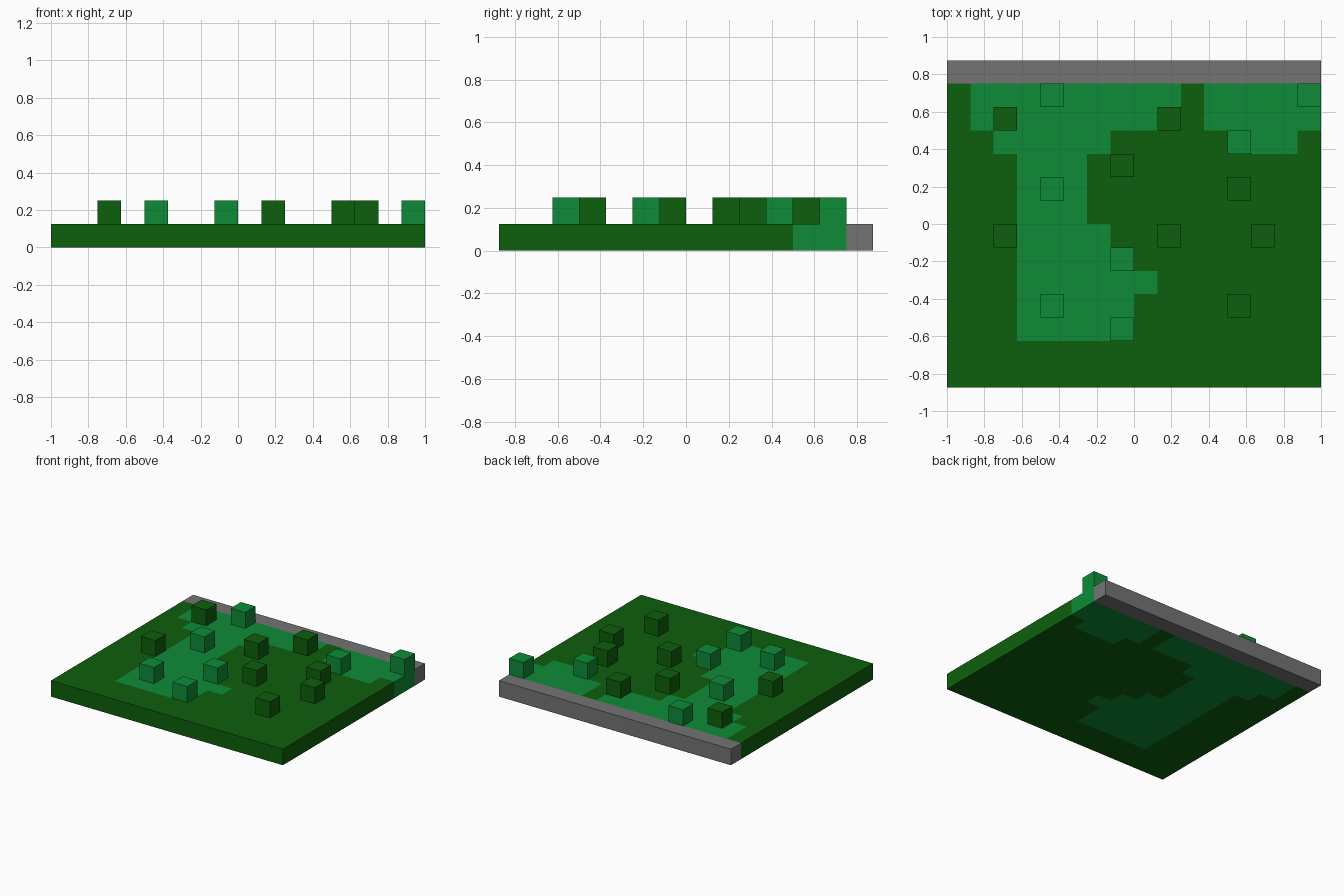
import bpy
import bmesh

if "Cube" in bpy.data.objects:
    bpy.data.objects.remove(bpy.data.objects["Cube"], do_unlink=True)

CELL = 0.125
COLS, ROWS = 16, 13          # grassy cells; one more row at the back is stone
LEFT, FRONT = -1.0, -0.875


def make_material(name, rgb):
    mat = bpy.data.materials.new(name)
    mat.use_nodes = True
    color = (*rgb, 1.0)
    mat.diffuse_color = color
    bsdf = next(n for n in mat.node_tree.nodes if n.type == "BSDF_PRINCIPLED")
    bsdf.inputs["Base Color"].default_value = color
    bsdf.inputs["Roughness"].default_value = 1.0
    return mat


dark_green = make_material("dark green", (0.004, 0.115, 0.004))
light_green = make_material("light green", (0.004, 0.26, 0.038))
stone_grey = make_material("stone grey", (0.175, 0.175, 0.175))


def add_object(name, bm, materials):
    mesh = bpy.data.meshes.new(name)
    bm.to_mesh(mesh)
    bm.free()
    for mat in materials:
        mesh.materials.append(mat)
    obj = bpy.data.objects.new(name, mesh)
    bpy.context.collection.objects.link(obj)
    return obj


def add_box(name, size, center, mat):
    bm = bmesh.new()
    bmesh.ops.create_cube(bm, size=1.0)
    bmesh.ops.scale(bm, vec=size, verts=bm.verts)
    obj = add_object(name, bm, [mat])
    obj.location = center
    return obj


# Light patch: start and end columns for each row of cells
light_spans = {
    2: [(3, 8)], 3: [(3, 8)], 4: [(3, 9)], 5: [(3, 8)], 6: [(3, 7)],
    7: [(3, 6)], 8: [(3, 6)], 9: [(3, 6)],
    10: [(2, 7), (12, 15)],
    11: [(1, 10), (11, 16)], 12: [(1, 10), (11, 16)],
}


def is_light(col, row):
    return any(a <= col < b for a, b in light_spans.get(row, []))


# Ground slab: a grid of cells coloured by position, thickened downwards
bm = bmesh.new()
bmesh.ops.create_grid(bm, x_segments=COLS, y_segments=ROWS, size=1.0)
bmesh.ops.scale(bm, vec=(1, ROWS / COLS, 1), verts=bm.verts)
bmesh.ops.translate(bm, vec=(0, FRONT + ROWS * CELL / 2, CELL), verts=bm.verts)
for face in bm.faces:
    c = face.calc_center_median()
    col, row = int((c.x - LEFT) / CELL), int((c.y - FRONT) / CELL)
    face.material_index = int(is_light(col, row))
ground = add_object("ground", bm, [dark_green, light_green])
slab = ground.modifiers.new("thickness", "SOLIDIFY")
slab.thickness = CELL
slab.offset = -1

# Stone strip along the back edge
add_box("stone_strip", (COLS * CELL, CELL, CELL),
        (0, FRONT + (ROWS + 0.5) * CELL, CELL / 2), stone_grey)

# Bushes: single cubes standing on the ground, by column and row
bushes = {
    "light_bush": (light_green, [(4, 12), (15, 12), (12, 10), (4, 8),
                                 (7, 5), (4, 3), (7, 2)]),
    "dark_bush": (dark_green, [(2, 11), (9, 11), (7, 9), (12, 8),
                               (2, 6), (9, 6), (13, 6), (12, 3)]),
}
for name, (mat, cells) in bushes.items():
    for n, (col, row) in enumerate(cells, 1):
        center = (LEFT + (col + 0.5) * CELL, FRONT + (row + 0.5) * CELL, 1.5 * CELL)
        add_box(f"{name}_{n}", (CELL, CELL, CELL), center, mat)
